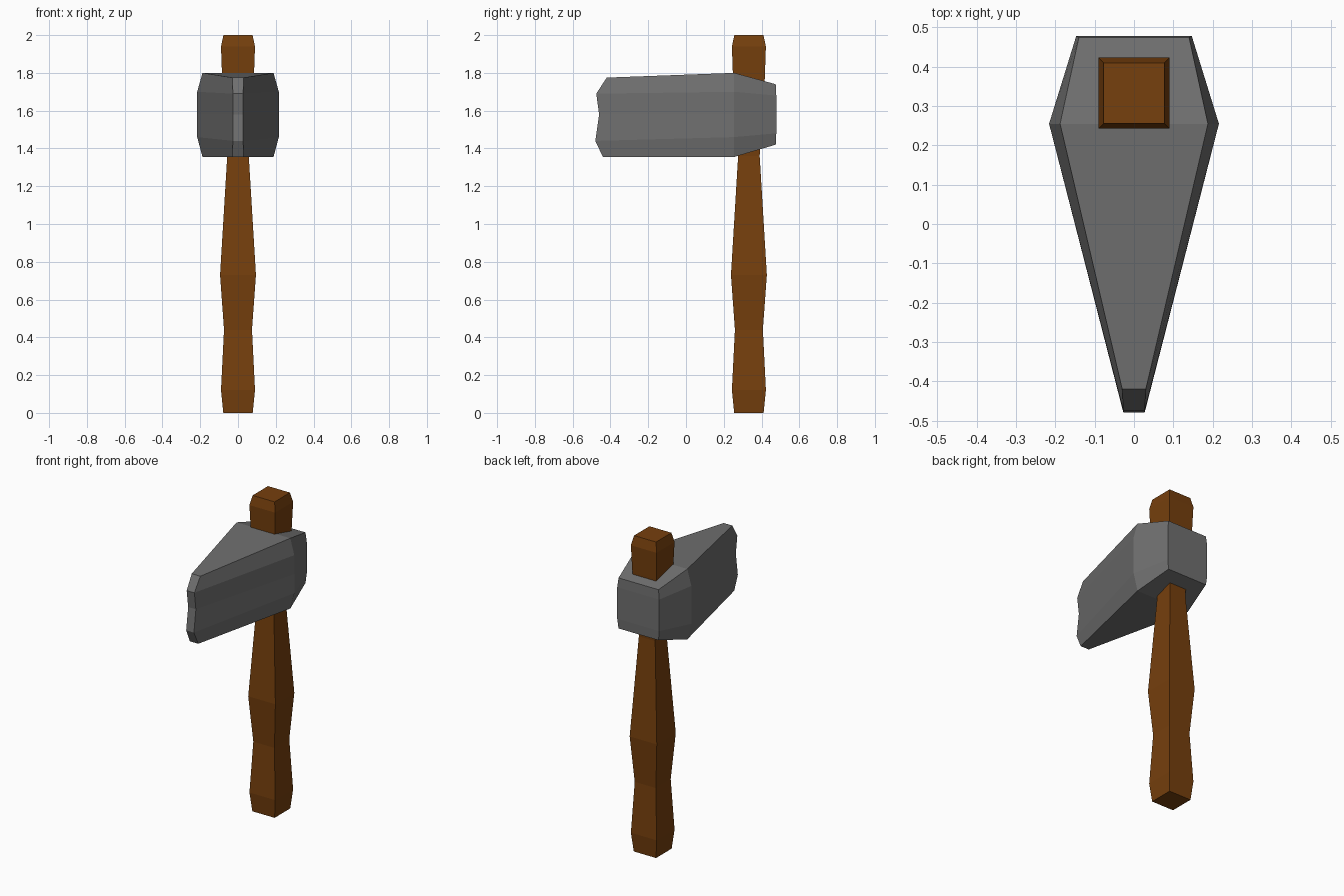
import bpy, bmesh

if "Cube" in bpy.data.objects:
    bpy.data.objects.remove(bpy.data.objects["Cube"])

def material(name, color):
    m = bpy.data.materials.new(name)
    m.diffuse_color = (*color, 1)
    m.use_nodes = True
    m.node_tree.nodes["Principled BSDF"].inputs["Base Color"].default_value = m.diffuse_color
    return m

def loft(name, rings, caps, mat):
    """Bridge equal-length rings; caps lists the end faces as ring indices."""
    bm = bmesh.new()
    loops = [[bm.verts.new(p) for p in ring] for ring in rings]
    n = len(loops[0])
    for a, b in zip(loops, loops[1:]):
        for i in range(n):
            j = (i + 1) % n
            bm.faces.new((a[i], a[j], b[j], b[i]))
    for end in (loops[0], loops[-1]):
        for cap in caps:
            bm.faces.new([end[i] for i in cap])
    bmesh.ops.recalc_face_normals(bm, faces=bm.faces)
    mesh = bpy.data.meshes.new(name)
    bm.to_mesh(mesh)
    bm.free()
    obj = bpy.data.objects.new(name, mesh)
    mesh.materials.append(mat)
    bpy.context.collection.objects.link(obj)
    return obj

wood = material("wood", (0.18, 0.05, 0.004))
steel = material("steel", (0.16, 0.16, 0.16))

# Handle: square section, (height, half width)
profile = [(0, 0.078), (0.12, 0.09), (0.44, 0.074), (0.73, 0.095),
           (1.36, 0.057), (1.77, 0.084), (1.94, 0.09), (2.0, 0.077)]
cy = 0.333
rings = [[(sx * h, cy + sy * h, z) for sx, sy in ((-1, -1), (1, -1), (1, 1), (-1, 1))]
         for z, h in profile]
loft("handle", rings, [(0, 1, 2, 3)], wood)

# Head: three sections from blade to back, each a half profile of (half width, y, z)
sections = [
    [(0.03, -0.42, 1.775), (0.027, -0.475, 1.69), (0.027, -0.46, 1.58),
     (0.027, -0.48, 1.44), (0.03, -0.44, 1.355)],
    [(0.188, 0.255, 1.80), (0.216, 0.255, 1.70), (0.216, 0.255, 1.58),
     (0.216, 0.255, 1.46), (0.188, 0.255, 1.355)],
    [(0.14, 0.475, 1.74), (0.147, 0.478, 1.68), (0.147, 0.478, 1.58),
     (0.147, 0.478, 1.48), (0.14, 0.475, 1.42)],
]
rings = [s + [(-x, y, z) for x, y, z in reversed(s)] for s in sections]
loft("hammer_head", rings, [(i, i + 1, 8 - i, 9 - i) for i in range(4)], steel)
